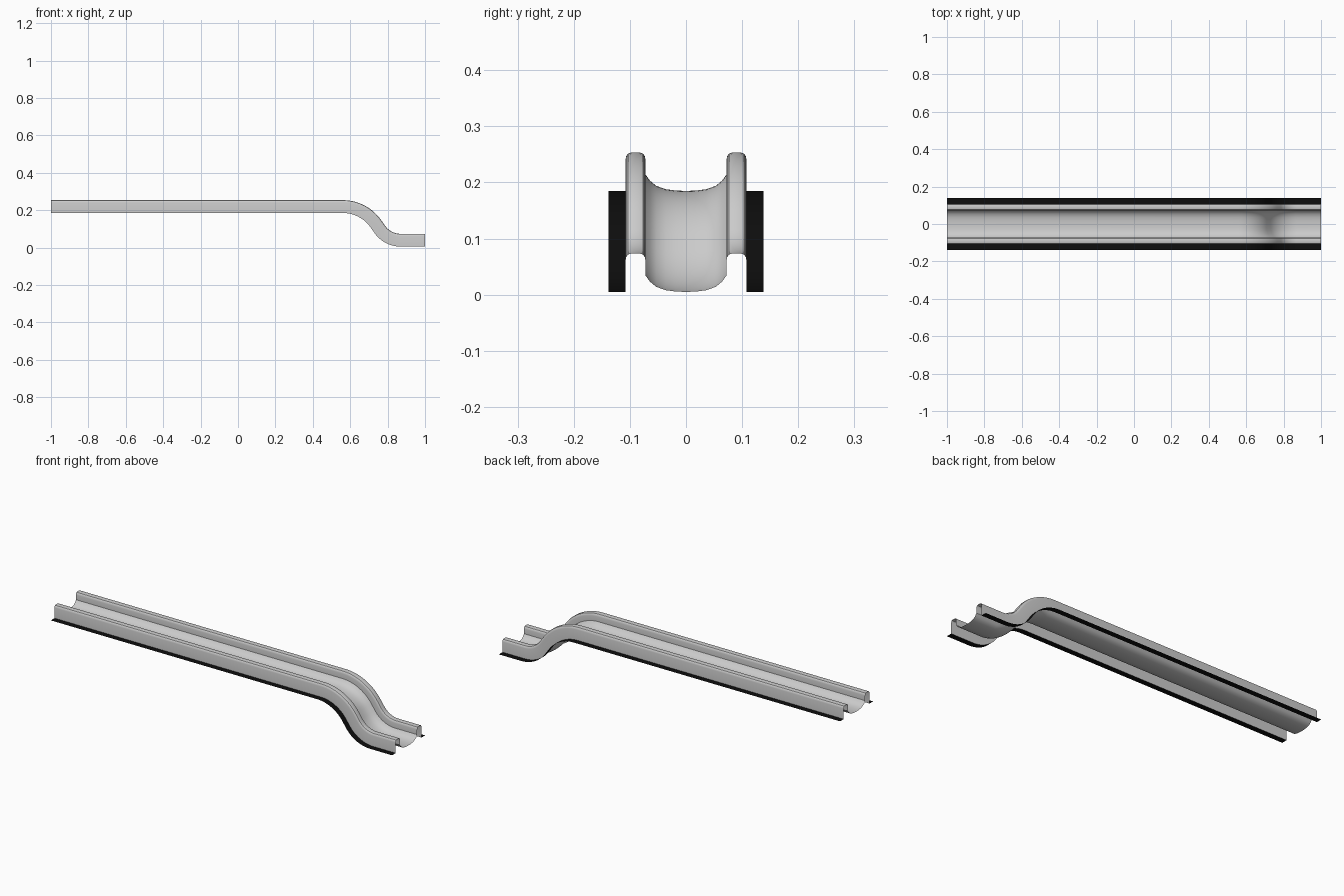
import bpy, bmesh
from math import sin, cos, radians

if "Cube" in bpy.data.objects:
    bpy.data.objects.remove(bpy.data.objects["Cube"])

BASE, RISE = 0.005, 0.18
ANGLE = radians(55)
R1, R2, SLOPE = 0.182, 0.171, 0.036   # crest radius, foot radius, straight ramp
SEG = 14


def ramp_path():
    """Bottom line of the track as (x, z, tilt) stations."""
    x0, top = 0.56, BASE + RISE
    pts = [(-1, top, 0)]
    for i in range(SEG + 1):
        a = ANGLE * i / SEG
        pts.append((x0 + R1 * sin(a), top - R1 * (1 - cos(a)), a))
    x, z, _ = pts[-1]
    x += SLOPE * cos(ANGLE)
    end_x = x + R2 * sin(ANGLE)
    for i in range(SEG + 1):
        a = ANGLE * (1 - i / SEG)
        pts.append((end_x - R2 * sin(a), BASE + R2 * (1 - cos(a)), a))
    pts.append((1, BASE, 0))
    return pts


def sweep(name, profile, path):
    """Sweep an open (y, height) profile along the path as a sheet."""
    bm = bmesh.new()
    rows = [[bm.verts.new((x + h * sin(a), y, z + h * cos(a))) for y, h in profile]
            for x, z, a in path]
    for r, s in zip(rows, rows[1:]):
        for j in range(len(profile) - 1):
            bm.faces.new((r[j], s[j], s[j + 1], r[j + 1]))
    bmesh.ops.recalc_face_normals(bm, faces=bm.faces)
    bm.normal_update()
    if sum(f.normal.z * f.calc_area() for f in bm.faces) < 0:
        bmesh.ops.reverse_faces(bm, faces=bm.faces)
    mesh = bpy.data.meshes.new(name)
    bm.to_mesh(mesh)
    bm.free()
    obj = bpy.data.objects.new(name, mesh)
    bpy.context.collection.objects.link(obj)
    bpy.ops.object.select_all(action='DESELECT')
    obj.select_set(True)
    bpy.context.view_layer.objects.active = obj
    bpy.ops.object.shade_smooth_by_angle(angle=radians(35))
    return obj


path = ramp_path()

# Channel: curved trough between two hollow rounded rims
half = [(0.018, 0.0006), (0.036, 0.003), (0.053, 0.009), (0.064, 0.018), (0.072, 0.029),
        (0.072, 0.055), (0.0735, 0.062), (0.077, 0.0668), (0.083, 0.0685),
        (0.097, 0.0685), (0.103, 0.0668), (0.1065, 0.062), (0.108, 0.055), (0.108, 0)]
profile = [(-y, h) for y, h in reversed(half)] + [(0, 0)] + half
sweep("track_channel", profile, path)

# Flat black strips along both outer bottom edges
black = bpy.data.materials.new("black")
black.diffuse_color = (0.004, 0.004, 0.004, 1)
black.use_nodes = True
black.node_tree.nodes["Principled BSDF"].inputs["Base Color"].default_value = black.diffuse_color
for side, label in ((-1, "front"), (1, "back")):
    strip = sweep(label + "_edge_strip", [(side * 0.108, 0), (side * 0.1385, 0)], path)
    strip.data.materials.append(black)
